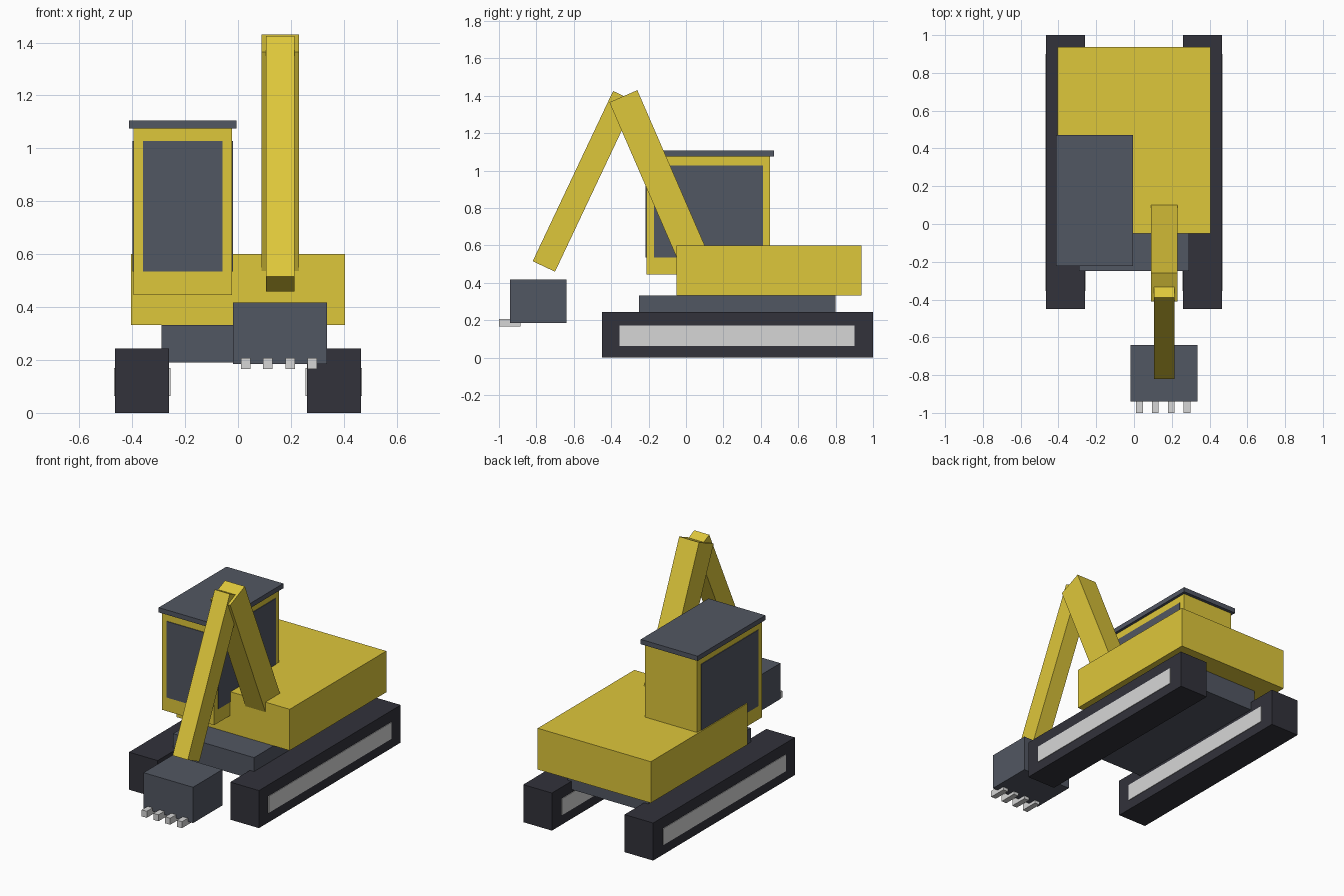
import bpy
import math
from mathutils import Vector

cube = bpy.data.objects.get("Cube")
if cube:
    bpy.data.objects.remove(cube, do_unlink=True)


def linear(c):
    return c / 12.92 if c <= 0.04045 else ((c + 0.055) / 1.055) ** 2.4


def material(name, *rgb):
    colour = [linear(c) for c in rgb] + [1.0]
    m = bpy.data.materials.new(name)
    m.use_nodes = True
    m.diffuse_color = colour
    m.node_tree.nodes["Principled BSDF"].inputs["Base Color"].default_value = colour
    return m


yellow = material("machine yellow", 0.87, 0.78, 0.23)
slate = material("slate grey", 0.32, 0.34, 0.385)
black = material("track black", 0.195, 0.195, 0.23)
steel = material("light steel", 0.84, 0.84, 0.84)


def box(name, mat, x, y, z):
    """Box spanning the (low, high) range on each axis."""
    lo, hi = Vector((x[0], y[0], z[0])), Vector((x[1], y[1], z[1]))
    bpy.ops.mesh.primitive_cube_add(size=1, location=(lo + hi) / 2)
    ob = bpy.context.object
    ob.name = name
    ob.scale = hi - lo
    bpy.ops.object.transform_apply(location=False, rotation=False, scale=True)
    ob.data.materials.append(mat)
    return ob


def beam(name, mat, x, width, depth, start, end):
    """Straight arm section between two (y, z) points."""
    dy, dz = end[0] - start[0], end[1] - start[1]
    half = math.hypot(dy, dz) / 2
    ob = box(name, mat, (-width / 2, width / 2), (-depth / 2, depth / 2), (-half, half))
    ob.location = (x, (start[0] + end[0]) / 2, (start[1] + end[1]) / 2)
    ob.rotation_euler.x = math.atan2(-dy, dz)
    return ob


# Tracks, each with a light rail showing on both sides
for side, s in (("left", 1), ("right", -1)):
    box(side + "_track", black, sorted((s * 0.26, s * 0.465)), (-0.45, 1.0), (0, 0.243))
    box(side + "_track_rail", steel, sorted((s * 0.256, s * 0.469)),
        (-0.355, 0.9), (0.063, 0.17))

# Undercarriage and body
box("undercarriage", slate, (-0.29, 0.29), (-0.25, 0.8), (0.19, 0.333))
box("body", yellow, (-0.405, 0.405), (-0.05, 0.938), (0.333, 0.6))

# Cab with roof and window plates
box("cab", yellow, (-0.395, -0.022), (-0.212, 0.45), (0.445, 1.075))
box("cab_roof", slate, (-0.412, -0.005), (-0.223, 0.47), (1.075, 1.106))
box("front_window", slate, (-0.36, -0.058), (-0.216, -0.21), (0.535, 1.028))
for side, x in (("left", -0.022), ("right", -0.395)):
    box(side + "_window", slate, (x - 0.004, x + 0.004), (-0.172, 0.413), (0.535, 1.028))

# Boom and stick
beam("boom", yellow, 0.16, 0.142, 0.163, (0.043, 0.526), (-0.335, 1.397))
beam("stick", yellow, 0.16, 0.108, 0.132, (-0.76, 0.487), (-0.33, 1.397))

# Bucket and its teeth
box("bucket", slate, (-0.018, 0.336), (-0.94, -0.64), (0.185, 0.417))
for i in range(4):
    x = 0.029 + i * 0.084
    box("bucket_tooth_%d" % (i + 1), steel, (x - 0.018, x + 0.018),
        (-1.0, -0.885), (0.165, 0.207))
